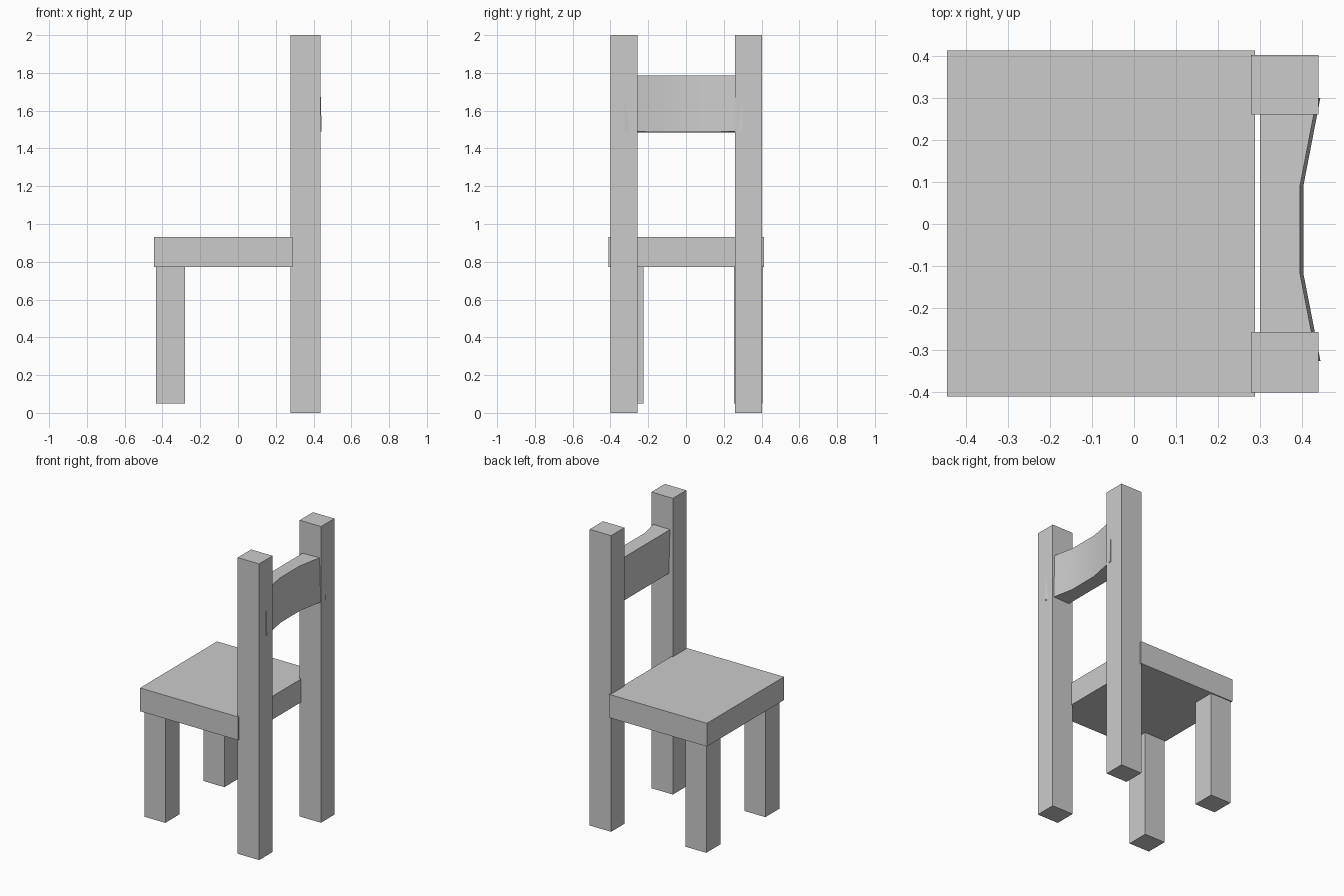
import bpy, bmesh

if "Cube" in bpy.data.objects:
    bpy.data.objects.remove(bpy.data.objects["Cube"])


def prism(name, outline, z0, z1, lean=0.0, rise=0.0):
    """Extrude an xy outline upward; lean shifts the top in x, rise tilts the ends along x."""
    bm = bmesh.new()
    x0 = min(p[0] for p in outline)
    low = [bm.verts.new((x, y, z0 + rise * (x - x0))) for x, y in outline]
    high = [bm.verts.new((x + lean, y, z1 + rise * (x - x0))) for x, y in outline]
    n = len(outline)
    bm.faces.new(low[::-1])
    bm.faces.new(high)
    for i in range(n):
        j = (i + 1) % n
        bm.faces.new((low[i], low[j], high[j], high[i]))
    bmesh.ops.recalc_face_normals(bm, faces=bm.faces)
    mesh = bpy.data.meshes.new(name)
    bm.to_mesh(mesh)
    bm.free()
    ob = bpy.data.objects.new(name, mesh)
    bpy.context.collection.objects.link(ob)
    return ob


def box(name, x0, x1, y0, y1, z0, z1):
    return prism(name, [(x0, y0), (x1, y0), (x1, y1), (x0, y1)], z0, z1)


# Seat slab
box("seat", -0.445, 0.288, -0.41, 0.412, 0.773, 0.93)

# Tall back posts, which also form the rear legs
for side, y0, y1 in (("right", -0.40, -0.257), ("left", 0.26, 0.402)):
    box(f"back_post_{side}", 0.278, 0.438, y0, y1, 0.0, 2.0)

# Short front legs
for side, y0, y1 in (("right", -0.376, -0.226), ("left", 0.255, 0.405)):
    box(f"front_leg_{side}", -0.435, -0.28, y0, y1, 0.05, 0.775)

# Slightly leaning back slat: flat inner face, hollowed rear face
slat_outline = [(0.308, -0.325), (0.443, -0.325), (0.403, -0.12),
                (0.403, 0.093), (0.443, 0.30), (0.308, 0.30)]
slat = prism("back_slat", slat_outline, 1.485, 1.783, lean=-0.008, rise=0.03)
bpy.context.view_layer.objects.active = slat
slat.select_set(True)
bpy.ops.object.shade_smooth_by_angle(angle=0.5)
